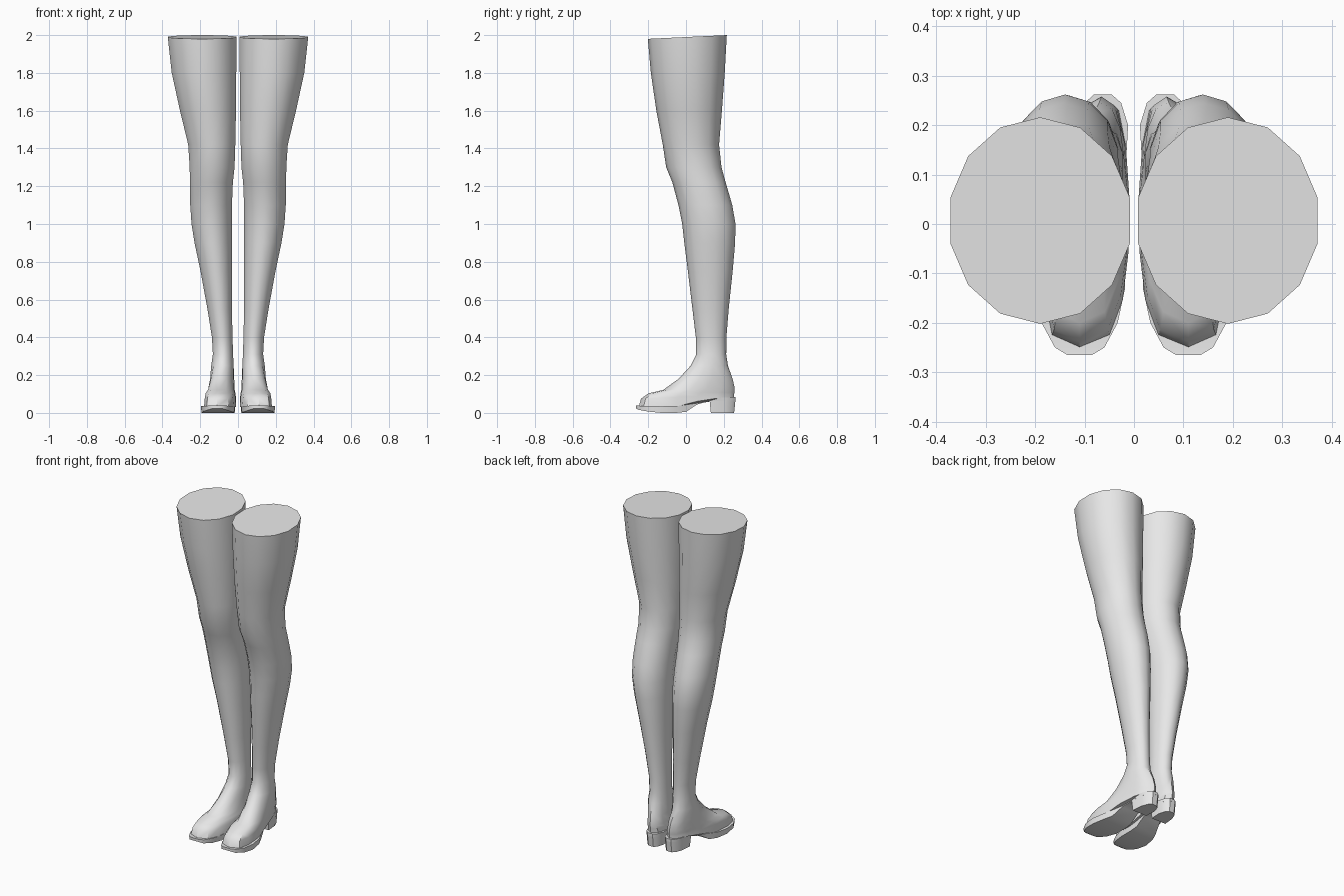
import bpy, bmesh, math

cube = bpy.data.objects.get("Cube")
if cube:
    bpy.data.objects.remove(cube, do_unlink=True)

SIDES = 14

# One plain material for everything
grey = bpy.data.materials.new("plain_grey")
grey.use_nodes = True
grey.diffuse_color = (0.8, 0.8, 0.8, 1)
grey.node_tree.nodes["Principled BSDF"].inputs["Base Color"].default_value = (0.8, 0.8, 0.8, 1)


def lerp(a, b, t):
    return a + (b - a) * t


def finish(bm, name):
    """Turn a left-hand part into a smooth object mirrored to the other side."""
    bmesh.ops.recalc_face_normals(bm, faces=bm.faces[:])
    mesh = bpy.data.meshes.new(name)
    bm.to_mesh(mesh)
    bm.free()
    mesh.materials.append(grey)
    obj = bpy.data.objects.new(name, mesh)
    bpy.context.collection.objects.link(obj)
    mirror = obj.modifiers.new("Mirror", 'MIRROR')
    mirror.use_mirror_merge = False
    bpy.ops.object.select_all(action='DESELECT')
    obj.select_set(True)
    bpy.context.view_layer.objects.active = obj
    bpy.ops.object.shade_smooth_by_angle(angle=math.radians(40))
    return obj


def loft(rings, name):
    """Skin a stack of closed point rings and cap both ends."""
    bm = bmesh.new()
    loops = [[bm.verts.new(p) for p in ring] for ring in rings]
    for low, high in zip(loops, loops[1:]):
        for i in range(len(low)):
            j = (i + 1) % len(low)
            bm.faces.new((low[i], low[j], high[j], high[i]))
    bm.faces.new(loops[0])
    bm.faces.new(loops[-1])
    return finish(bm, name)


def ring(yf, zf, yb, zb, xf, xb, wf, wb, power=1.0):
    """Oval ring from a front point to a back point, with its own width at each end."""
    points = []
    widest = math.cos(math.pi / SIDES / 2)
    for i in range(SIDES):
        a = math.tau * i / SIDES
        t = (1 - math.cos(a)) / 2
        s = math.sin(a)
        side = math.copysign(abs(s) ** power, s) / widest
        points.append((lerp(xf, xb, t) + side * lerp(wf, wb, t),
                       lerp(yf, yb, t), lerp(zf, zb, t)))
    return points


# Sole stations from toe to heel: y, centre x, half width, top z, bottom z
SOLE = [
    (-.265, .11, .025, .04, .024),
    (-.25, .11, .05, .038, .016),
    (-.2, .11, .077, .036, .007),
    (-.13, .107, .089, .035, 0),
    (-.05, .1, .082, .036, 0),
    (0, .09, .071, .043, .006),
    (.06, .08, .06, .066, .045),
    (.125, .07, .054, .08, .062),
    (.2, .065, .053, .082, .064),
    (.245, .063, .037, .083, .065),
    (.262, .063, .018, .083, .065),
]


def sole_top(y):
    for a, b in zip(SOLE, SOLE[1:]):
        if y <= b[0]:
            return lerp(a[3], b[3], (y - a[0]) / (b[0] - a[0]))
    return SOLE[-1][3]


def station_strip(stations, name):
    """Slab through stations, each a four-cornered slice across the foot."""
    slices = []
    for y, x, w, top, bottom, foot_y, foot_w in stations:
        slices.append([(x - w, y, top), (x + w, y, top),
                       (x + foot_w, foot_y, bottom), (x - foot_w, foot_y, bottom)])
    return loft(slices, name)


# Legs: height, inner x, outer x, front y, back y
LEG = [
    (1.8, .006, .354, -.186, .205),
    (1.6, .008, .31, -.157, .19),
    (1.42, .012, .266, -.123, .175),
    (1.3, .016, .258, -.105, .188),
    (1.22, .025, .257, -.072, .21),
    (1.1, .03, .255, -.04, .245),
    (1.0, .031, .248, -.02, .262),
    (.9, .031, .232, -.009, .26),
    (.75, .031, .2, .01, .247),
    (.55, .031, .163, .034, .226),
    (.4, .028, .139, .052, .214),
    (.31, .025, .134, .054, .213),
    (.25, .022, .143, .025, .222),
]
rings = [ring(-.202, 1.98, .216, 2, .19, .19, .185, .185)]
for z, x0, x1, y0, y1 in LEG:
    x, w = (x0 + x1) / 2, (x1 - x0) / 2
    rings.append(ring(y0, z, y1, z, x, x, w, w))

# Shoe uppers flow on from the ankles
rings += [
    ring(-.04, .18, .247, .18, .095, .07, .068, .056, .9),
    ring(-.12, .122, .258, .13, .105, .066, .078, .055, .8),
    ring(-.2, .103, .256, .108, .11, .064, .088, .056, .7),
    ring(-.238, .075, .255, .097, .11, .064, .094, .056, .65),
]
welt = ring(-.25, 0, .254, 0, .11, .064, .098, .057, .6)
rings.append([(x, y, sole_top(y) - .004) for x, y, z in welt])
loft(rings, "legs_with_shoe_uppers")

# Soles
station_strip([s + (s[0], s[2] * .97) for s in SOLE], "soles")

# Heel blocks, tapering slightly to the ground
heel = []
for y, x, w, top, bottom in SOLE[7:]:
    heel.append((y, x, w * .97, bottom + .004, 0, lerp(y, .19, .1), w * .9))
station_strip(heel, "heel_blocks")
